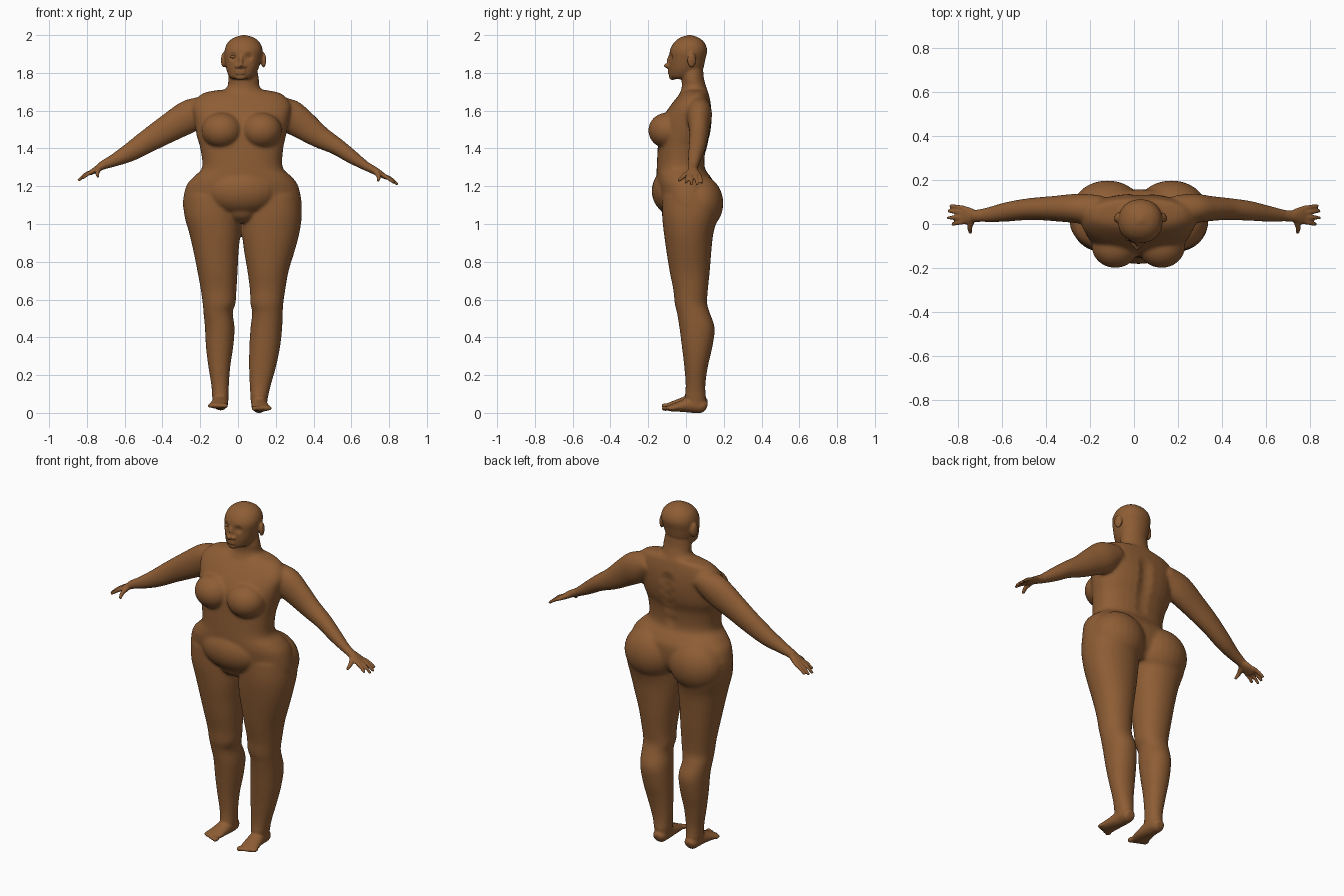
import bpy, bmesh, math
from mathutils import Vector, Matrix

bm = bmesh.new()


def spline(rows, n=5):
    """Catmull-Rom interpolation of section rows."""
    out = []
    for i in range(len(rows) - 1):
        a, b, c, d = (rows[max(i - 1, 0)], rows[i], rows[i + 1], rows[min(i + 2, len(rows) - 1)])
        for k in range(n):
            t = k / n
            out.append([q + .5 * t * (r - p + t * (2 * p - 5 * q + 4 * r - s + t * (3 * (q - r) + s - p)))
                        for p, q, r, s in zip(a, b, c, d)])
    return out + [list(rows[-1])]


def skin(rings):
    vs = [[bm.verts.new(p) for p in ring] for ring in rings]
    n = len(vs[0])
    for a, b in zip(vs, vs[1:]):
        for i in range(n):
            bm.faces.new((a[i], a[(i + 1) % n], b[(i + 1) % n], b[i]))
    bm.faces.new(vs[0][::-1])
    bm.faces.new(vs[-1])


def circle(power=2.0, n=32):
    for i in range(n):
        c, s = math.cos(i * math.tau / n), math.sin(i * math.tau / n)
        yield (math.copysign(abs(c) ** (2 / power), c), math.copysign(abs(s) ** (2 / power), s))


def loft(rows, power=2.0):
    """Level sections: z, x min, x max, y front, y back."""
    skin([[((x0 + x1) / 2 + c * (x1 - x0) / 2, (y0 + y1) / 2 + s * (y1 - y0) / 2, z)
           for c, s in circle(power)] for z, x0, x1, y0, y1 in spline(rows)])


def tube(rows):
    """Sections across a path: x, y, z, half width, half height."""
    pts = spline(rows)
    rings = []
    for i, (x, y, z, w, h) in enumerate(pts):
        t = (Vector(pts[min(i + 1, len(pts) - 1)][:3]) - Vector(pts[max(i - 1, 0)][:3])).normalized()
        side = t.cross(Vector((0, 0, 1))).normalized()
        up = side.cross(t)
        rings.append([Vector((x, y, z)) + side * w * c + up * h * s for c, s in circle(n=20)])
    skin(rings)


def ball(c, r, turn=0):
    m = Matrix.Translation(c) @ Matrix.Rotation(turn, 4, 'Z') @ Matrix.Diagonal((*r, 1))
    bmesh.ops.create_uvsphere(bm, u_segments=24, v_segments=16, radius=1, matrix=m)


# torso
loft([(1.71, -.10, .14, 0, .11), (1.69, -.19, .23, -.03, .12), (1.63, -.24, .28, -.08, .132),
      (1.55, -.23, .27, -.13, .137), (1.47, -.22, .255, -.145, .127), (1.4, -.2, .24, -.15, .105),
      (1.3, -.19, .237, -.155, .1), (1.25, -.235, .285, -.155, .13), (1.2, -.275, .32, -.15, .155),
      (1.1, -.293, .338, -.125, .15), (1.03, -.27, .32, -.06, .11)], 2.3)
for x in (-.085, .125):
    ball((x, -.10, 1.495), (.108, .1, .095))            # breasts
for x in (-.12, .17):
    ball((x, .07, 1.11), (.16, .128, .15))              # buttocks
ball((.02, -.06, 1.175), (.2, .122, .13))               # belly
ball((.02, -.04, 1.08), (.1, .09, .075))                # lower belly

# legs: z, left x range, right x range, y range
legs = [(1.15, -.285, .015, .025, .33, -.125, .17), (1.05, -.285, .015, .025, .338, -.127, .17),
        (.95, -.258, .012, .022, .325, -.117, .145), (.85, -.235, .003, .033, .298, -.103, .134),
        (.75, -.215, -.002, .05, .268, -.087, .126), (.65, -.197, -.008, .063, .25, -.067, .116),
        (.58, -.187, -.013, .065, .24, -.06, .112), (.53, -.183, -.028, .075, .237, -.048, .126),
        (.45, -.175, -.018, .066, .234, -.035, .152), (.35, -.17, -.025, .06, .223, -.022, .14),
        (.25, -.158, -.04, .058, .203, -.01, .117), (.15, -.142, -.048, .062, .175, -.002, .103),
        (.08, -.136, -.05, .066, .158, -.005, .105), (.035, -.13, -.055, .072, .152, .005, .1)]
loft([(r[0], r[1], r[2], r[5], r[6]) for r in legs], 2.15)
loft([(r[0], r[3], r[4], r[5], r[6]) for r in legs], 2.15)

# feet with toes
for heel, out, dz in ((-.093, -1, .014), (.112, 1, 0)):
    tube([(heel, .11, .03 + dz, .02, .018), (heel, .09, .036 + dz, .037, .036),
          (heel, .03, .042 + dz, .042, .042), (heel + .006 * out, -.03, .034 + dz, .047, .029),
          (heel + .014 * out, -.08, .026 + dz, .05, .018), (heel + .016 * out, -.1, .025 + dz, .042, .012)])
    for k in range(5):
        ball((heel + out * (.016 + (k - 2) * .02), -.108 + .008 * k, .024 + dz),
             (.015 - .001 * k, .022, .014 - .001 * k))

# arms
tube([(-.15, .06, 1.62, .07, .06), (-.25, .07, 1.575, .068, .087), (-.37, .07, 1.505, .057, .076),
      (-.47, .068, 1.444, .05, .064), (-.57, .056, 1.381, .045, .051), (-.65, .043, 1.34, .036, .036),
      (-.73, .035, 1.305, .025, .021)])
tube([(.19, .06, 1.62, .07, .06), (.27, .07, 1.575, .068, .088), (.35, .07, 1.52, .057, .078),
      (.43, .068, 1.463, .05, .062), (.52, .06, 1.412, .046, .047), (.6, .048, 1.357, .038, .038),
      (.68, .038, 1.305, .028, .025), (.73, .035, 1.28, .025, .02)])

# hands
for s, dz in ((-1, 0), (1, -.022)):
    tube([(s * .715, .035, 1.31 + dz, .025, .021), (s * .745, .038, 1.292 + dz, .036, .018),
          (s * .77, .04, 1.277 + dz, .042, .014), (s * .79, .042, 1.265 + dz, .038, .01)])
    for y0, y1, x1, z1 in ((.073, .082, .83, 1.243), (.052, .058, .839, 1.235),
                           (.03, .028, .841, 1.234), (.01, 0, .822, 1.243)):
        tube([(s * .77, y0, 1.277 + dz, .011, .011), (s * (.77 + x1) / 2, (y0 + y1) / 2, 1.264 + dz, .01, .01),
              (s * x1, y1, z1 + dz, .008, .008)])
        ball((s * x1, y1, z1 + dz), (.009, .008, .008))
    tube([(s * .735, .02, 1.295 + dz, .016, .016), (s * .745, -.015, 1.272 + dz, .012, .012),
          (s * .742, -.035, 1.255 + dz, .009, .009)])
    ball((s * .742, -.036, 1.254 + dz), (.009, .009, .009))

# neck and head
loft([(1.66, -.16, .2, -.05, .12), (1.7, -.09, .14, -.03, .115), (1.73, -.056, .114, -.022, .106),
      (1.77, -.052, .11, -.025, .095), (1.83, -.05, .1, -.03, .09)])
loft([(1.767, -.025, .055, -.07, .02), (1.78, -.047, .082, -.084, .06), (1.82, -.062, .107, -.088, .09),
      (1.87, -.07, .122, -.087, .102), (1.92, -.071, .13, -.085, .112), (1.96, -.055, .116, -.064, .098),
      (1.985, -.024, .087, -.034, .07), (1.997, .01, .052, 0, .038), (2.001, .026, .036, .014, .024)], 2.15)
ball((.014, -.095, 1.838), (.014, .024, .013))          # nose tip
ball((.016, -.083, 1.862), (.012, .018, .035))          # nose bridge
for x in (-.004, .032):
    ball((x, -.088, 1.834), (.012, .014, .01))          # nostrils
for z in (1.799, 1.81):
    ball((.014, -.083, z), (.03, .014, .008))           # lips
ball((.014, -.072, 1.778), (.03, .018, .016))           # chin
for x, turn in ((-.076, -.3), (.135, .3)):
    ball((x, .03, 1.868), (.013, .024, .04), turn)      # ears

# fuse all parts into one skin
me = bpy.data.meshes.new("body")
bmesh.ops.recalc_face_normals(bm, faces=bm.faces)
bm.to_mesh(me)
bm.free()
body = bpy.data.objects.new("body", me)
bpy.context.collection.objects.link(body)
bpy.context.view_layer.objects.active = body
body.select_set(True)


def modify(kind, **settings):
    m = body.modifiers.new(kind.lower(), kind)
    for k, v in settings.items():
        setattr(m, k, v)
    bpy.ops.object.modifier_apply(modifier=m.name)


modify('REMESH', mode='VOXEL', voxel_size=.0062)
group = body.vertex_groups.new(name="soft_areas")
group.add([v.index for v in body.data.vertices
           if abs(v.co.x) < .7 and .1 < v.co.z < 1.74], 1.0, 'REPLACE')
modify('SMOOTH', factor=.5, iterations=24, vertex_group="soft_areas")
modify('SMOOTH', factor=.5, iterations=2)

# press in navel, eye sockets and spine: point, reach, push along y
dents = [((.015, -.18, 1.255), .022, .016), ((-.026, -.07, 1.886), .03, .011), ((.056, -.075, 1.886), .03, .011)]
dents += [((.03, .13, 1.34 + .06 * k), .06, -.012) for k in range(5)]
for p, reach, push in dents:
    p = Vector(p)
    for v in body.data.vertices:
        d = (v.co - p).length / reach
        if d < 1:
            v.co.y += push * (1 - d * d) ** 2

skin_mat = bpy.data.materials.new("brown_skin")
skin_mat.diffuse_color = (.27, .11, .035, 1)
body.data.materials.clear()
body.data.materials.append(skin_mat)
bpy.ops.object.shade_smooth()

# eyes
for i, x in enumerate((-.026, .056)):
    bpy.ops.mesh.primitive_uv_sphere_add(segments=16, ring_count=10, radius=1, location=(x, -.064, 1.885))
    eye = bpy.context.object
    eye.name = ("left_eye", "right_eye")[i]
    eye.scale = (.016, .011, .008)
    eye.data.materials.append(skin_mat)
    bpy.ops.object.shade_smooth()
